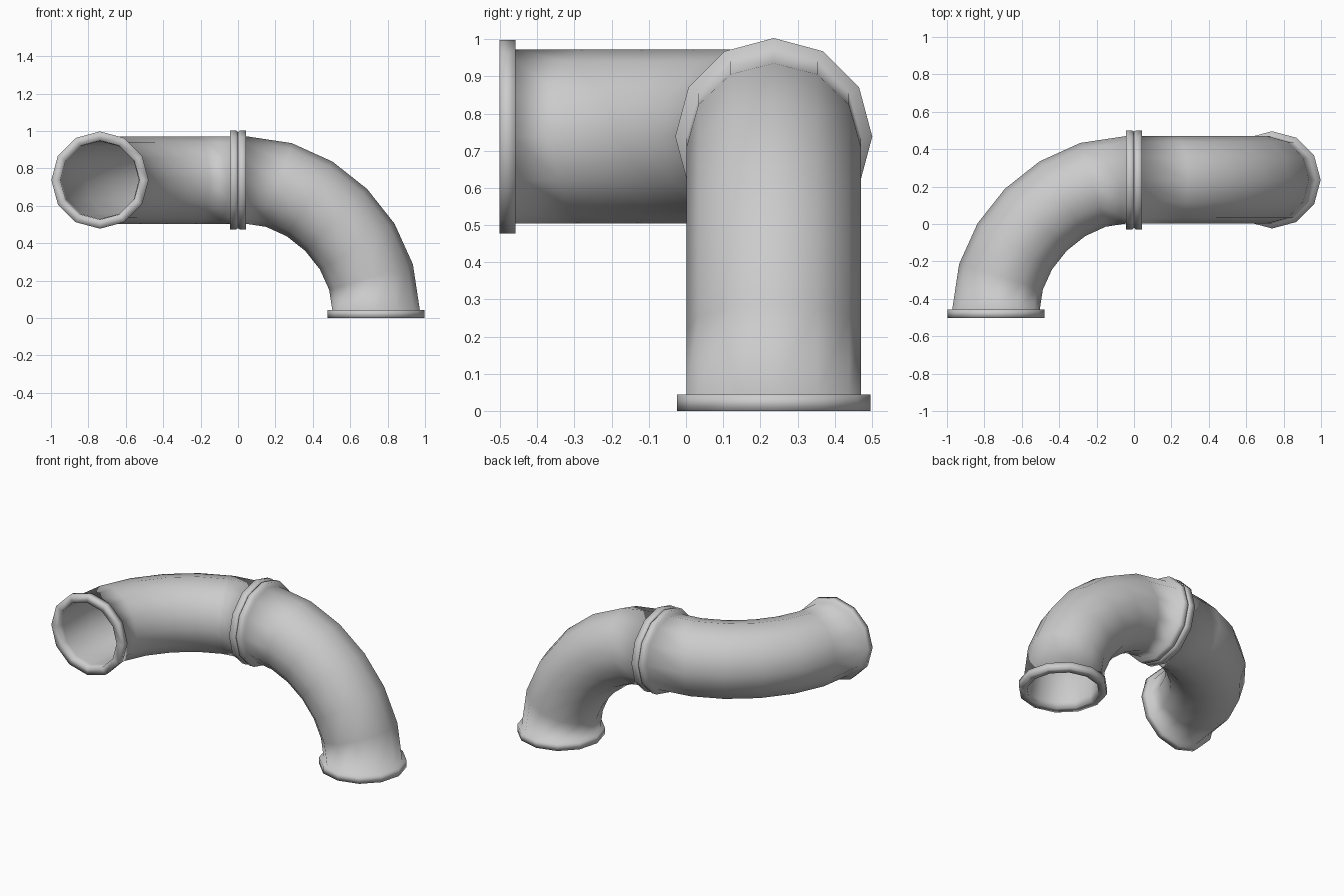
import bpy
import bmesh
import math
from mathutils import Vector

if "Cube" in bpy.data.objects:
    bpy.data.objects.remove(bpy.data.objects["Cube"], do_unlink=True)

SIDES, STEPS = 12, 6
REACH = 0.738            # centreline distance covered by each elbow
LIP = 0.044              # flange thickness
PIPE, BORE = 0.234, 0.208
FLANGE, COLLAR = 0.26, 0.265
JOINT = Vector((0, 0.236, REACH))

metal = bpy.data.materials.new("light grey")
metal.use_nodes = True
grey = (0.6, 0.6, 0.6, 1)
metal.diffuse_color = grey
metal.node_tree.nodes["Principled BSDF"].inputs["Base Color"].default_value = grey


def bend_point(t):
    """Centreline point and direction on the quarter bend."""
    r, k = REACH - LIP, 0.514
    p = [Vector(c) * r for c in ((0, 1), (k, 1), (1, k), (1, 0))]
    s = 1 - t
    pos = p[0] * s**3 + p[1] * 3*s*s*t + p[2] * 3*s*t*t + p[3] * t**3
    tan = (p[1] - p[0]) * s*s + (p[2] - p[1]) * 2*s*t + (p[3] - p[2]) * t*t
    return pos + Vector((LIP, LIP - REACH)), tan.normalized()


def elbow(name, u, v):
    """Hollow flanged elbow leaving the joint along u and ending along -v."""
    u, v = Vector(u), Vector(v)
    w = u.cross(v)
    start, end = Vector((1, 0)), Vector((0, -1))
    bend = [bend_point(i / STEPS) for i in range(STEPS + 1)]
    mouth = Vector((REACH, -REACH))

    # Collar half, outer wall, mouth flange, then back through the bore
    rings = [(start * s, start, r) for s, r in
             ((0, BORE), (0, 0.257), (0.01, COLLAR), (LIP, COLLAR))]
    rings += [(p, t, PIPE) for p, t in bend]
    rings += [(mouth - end * LIP, end, FLANGE), (mouth, end, FLANGE),
              (mouth, end, BORE + 0.004)]
    rings += [(p, t, BORE) for p, t in reversed(bend)]

    bm = bmesh.new()
    loops = []
    for pos, tan, r in rings:
        centre = JOINT + u * pos.x + v * pos.y
        side = v * tan.x - u * tan.y
        angles = [math.tau * i / SIDES for i in range(SIDES)]
        loops.append([bm.verts.new(centre + (side * math.cos(a) + w * math.sin(a)) * r)
                      for a in angles])
    for a, b in zip(loops, loops[1:] + loops[:1]):
        for i in range(SIDES):
            j = (i + 1) % SIDES
            bm.faces.new((a[i], a[j], b[j], b[i])).smooth = True
    bmesh.ops.recalc_face_normals(bm, faces=bm.faces)

    mesh = bpy.data.meshes.new(name)
    bm.to_mesh(mesh)
    bm.free()
    mesh.materials.append(metal)
    obj = bpy.data.objects.new(name, mesh)
    bpy.context.collection.objects.link(obj)


elbow("downward_elbow", (1, 0, 0), (0, 0, 1))
elbow("forward_elbow", (-1, 0, 0), (0, 1, 0))
